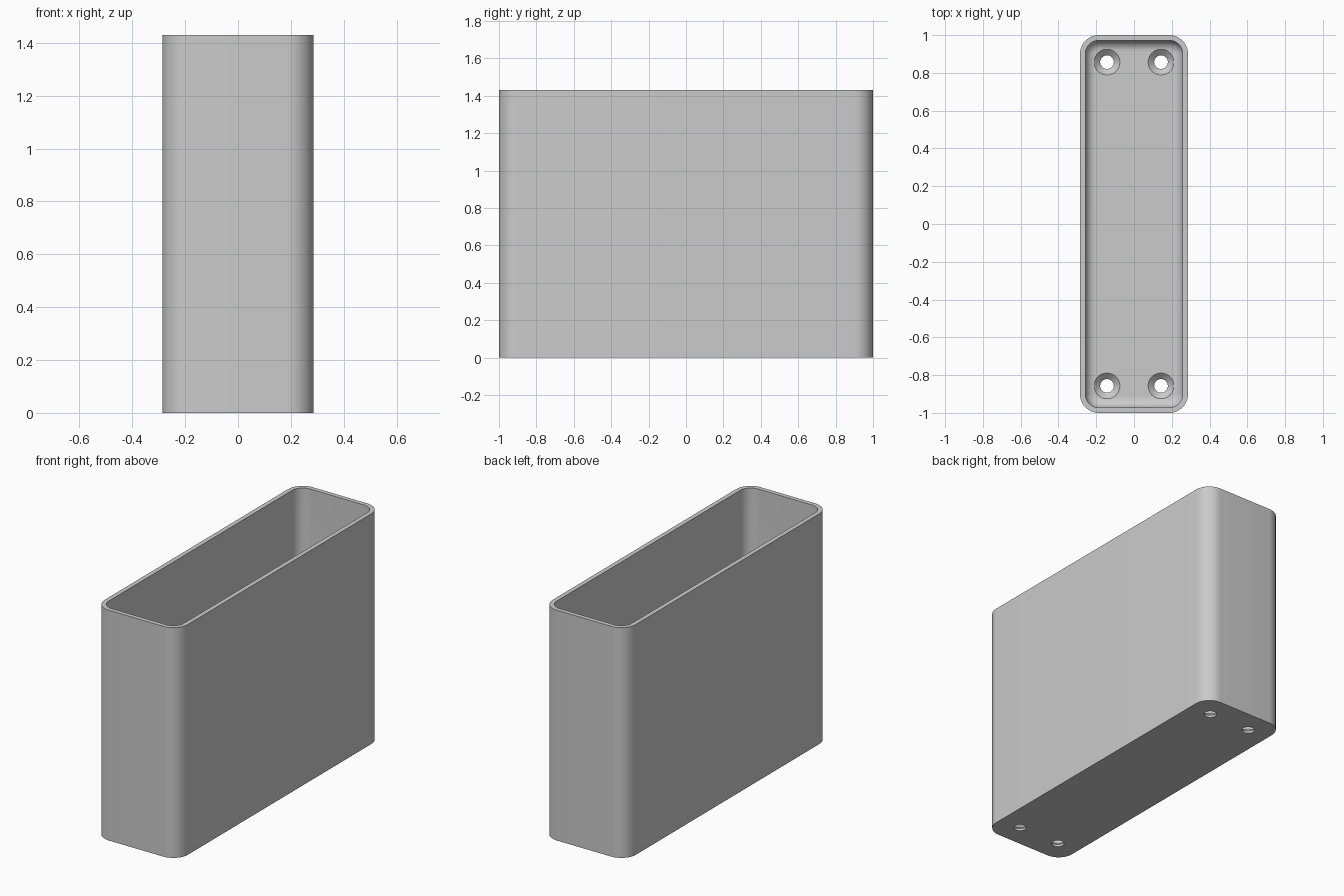
import bpy
import bmesh
from math import cos, sin, pi

cube = bpy.data.objects.get("Cube")
if cube:
    bpy.data.objects.remove(cube, do_unlink=True)

HALF_X, HALF_Y, HEIGHT = 0.286, 1.0, 1.43
CORNER, WALL, FLOOR, FILLET = 0.1, 0.028, 0.043, 0.057
STEPS = 12

grey = bpy.data.materials.new("plain_grey")
grey.use_nodes = True
colour = (0.6, 0.6, 0.6, 1)
grey.diffuse_color = colour
grey.node_tree.nodes["Principled BSDF"].inputs["Base Color"].default_value = colour


def rounded_ring(bm, inset, z):
    """Rounded rectangle of vertices, inset from the outer wall."""
    r = CORNER - inset
    ring = []
    for k, (sx, sy) in enumerate([(1, 1), (-1, 1), (-1, -1), (1, -1)]):
        for i in range(STEPS + 1):
            a = (k + i / STEPS) * pi / 2
            ring.append(bm.verts.new((sx * (HALF_X - CORNER) + r * cos(a),
                                      sy * (HALF_Y - CORNER) + r * sin(a), z)))
    return ring


def circle_ring(bm, x, y, r, z, n=48):
    return [bm.verts.new((x + r * cos(2 * pi * i / n), y + r * sin(2 * pi * i / n), z))
            for i in range(n)]


def loft(bm, rings):
    """Join rings into a closed skin with capped ends."""
    for a, b in zip(rings, rings[1:]):
        for i in range(len(a)):
            j = (i + 1) % len(a)
            bm.faces.new((a[i], a[j], b[j], b[i]))
    bm.faces.new(rings[0][::-1])
    bm.faces.new(rings[-1])


def finish(bm, name):
    bmesh.ops.recalc_face_normals(bm, faces=bm.faces)
    mesh = bpy.data.meshes.new(name)
    bm.to_mesh(mesh)
    bm.free()
    mesh.materials.append(grey)
    ob = bpy.data.objects.new(name, mesh)
    bpy.context.collection.objects.link(ob)
    return ob


# Open box: outer wall, rim, inner wall, then a fillet down to the floor
bm = bmesh.new()
rings = [rounded_ring(bm, 0, 0), rounded_ring(bm, 0, HEIGHT), rounded_ring(bm, WALL, HEIGHT)]
for i in range(9):
    a = i / 8 * pi / 2
    rings.append(rounded_ring(bm, WALL + FILLET * (1 - cos(a)), FLOOR + FILLET * (1 - sin(a))))
loft(bm, rings)
box = finish(bm, "open_box")

# Countersunk screw holes through the floor
bm = bmesh.new()
for x in (-0.143, 0.143):
    for y in (-0.857, 0.857):
        profile = [(0.036, -0.05), (0.036, 0.014), (0.068, FLOOR), (0.068, FLOOR + 0.04)]
        loft(bm, [circle_ring(bm, x, y, r, z) for r, z in profile])
cutter = finish(bm, "screw_hole_cutter")
cutter.hide_render = True

cut = box.modifiers.new("screw_holes", 'BOOLEAN')
cut.operation = 'DIFFERENCE'
cut.solver = 'EXACT'
cut.object = cutter
bpy.ops.object.select_all(action='DESELECT')
bpy.context.view_layer.objects.active = box
box.select_set(True)
bpy.ops.object.modifier_apply(modifier=cut.name)
bpy.data.objects.remove(cutter, do_unlink=True)
bpy.ops.object.shade_smooth_by_angle(angle=pi / 6)
